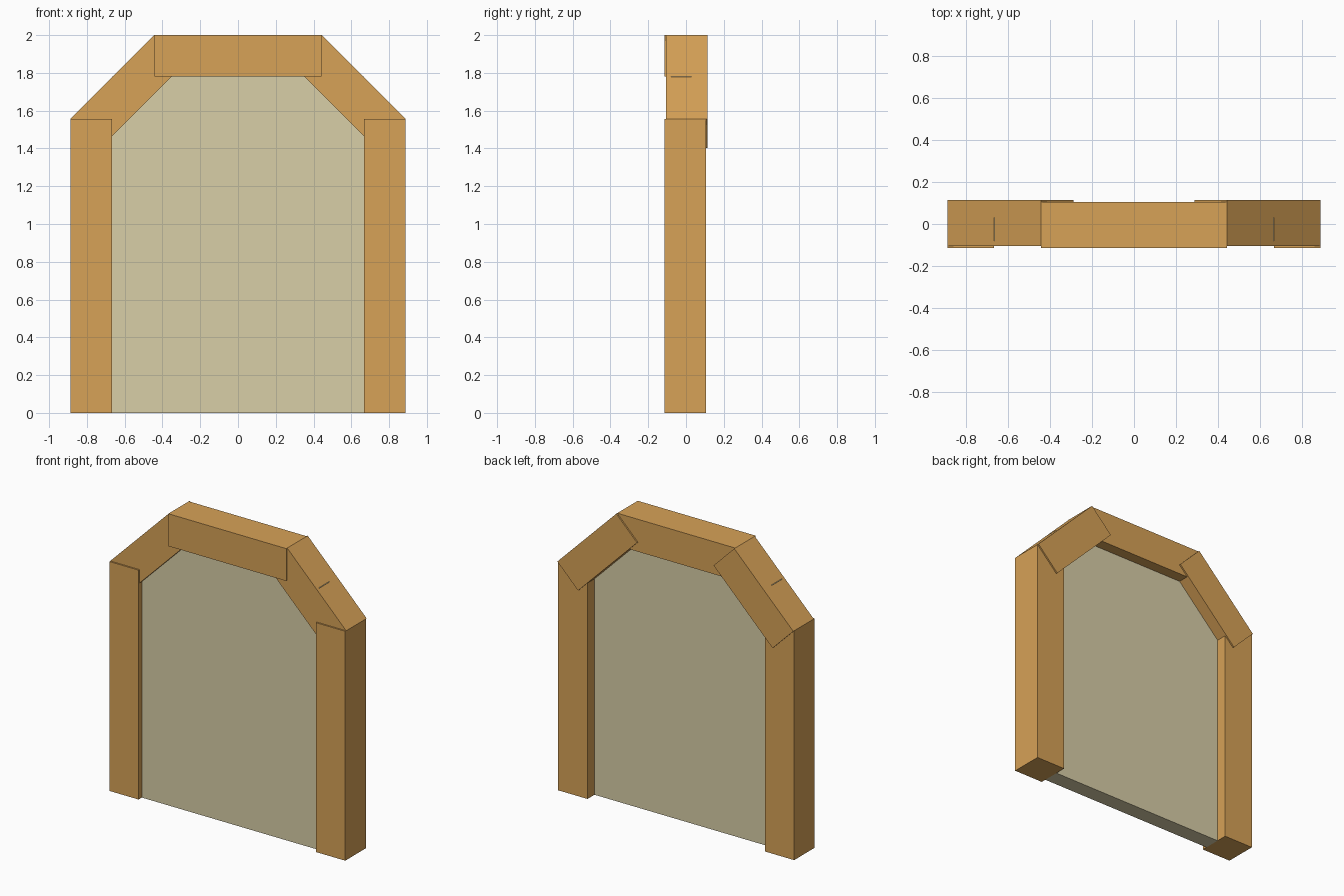
import bpy
import math
from mathutils import Vector

default = bpy.data.objects.get("Cube")
if default:
    bpy.data.objects.remove(default, do_unlink=True)


def make_material(name, rgb):
    mat = bpy.data.materials.new(name)
    mat.use_nodes = True
    color = (*rgb, 1.0)
    mat.diffuse_color = color
    mat.node_tree.nodes["Principled BSDF"].inputs["Base Color"].default_value = color
    return mat


wood = make_material("warm wood", (0.68, 0.36, 0.095))
plaster = make_material("pale panel", (0.69, 0.62, 0.39))


def box(name, center, size, mat, tilt=0.0):
    """Box with its size baked in, tilted around the y axis."""
    bpy.ops.mesh.primitive_cube_add(size=1, location=center)
    obj = bpy.context.object
    obj.name = name
    obj.scale = size
    bpy.ops.object.transform_apply(location=False, rotation=False, scale=True)
    obj.rotation_euler.y = tilt
    obj.data.materials.append(mat)
    return obj


HALF_W, HEIGHT = 0.886, 2.0     # outer frame
BEAM = 0.22                     # square timber section
CUT = 0.443                     # corner rise and run
SHIFT = 0.005                   # braces sit slightly behind the posts
shoulder = HEIGHT - CUT

# Top beam
box("top_beam", (0, -SHIFT, HEIGHT - BEAM / 2),
    (2 * (HALF_W - CUT), BEAM, BEAM), wood)

# Posts and sloping corner braces
for side, label in ((1, "left"), (-1, "right")):
    box(label + "_post", (side * (HALF_W - BEAM / 2), -SHIFT, shoulder / 2),
        (BEAM, BEAM, shoulder), wood)
    outer_mid = Vector((HALF_W - CUT / 2, SHIFT, HEIGHT - CUT / 2))
    center = outer_mid - Vector((1, 0, 1)).normalized() * BEAM / 2
    center.x *= side
    box(label + "_brace", center, (CUT * math.sqrt(2), BEAM, BEAM), wood,
        tilt=side * math.pi / 4)

# Infill panel
panel_top = HEIGHT - BEAM
box("infill_panel", (0, -0.025, panel_top / 2),
    (2 * (HALF_W - BEAM), 0.11, panel_top), plaster)
